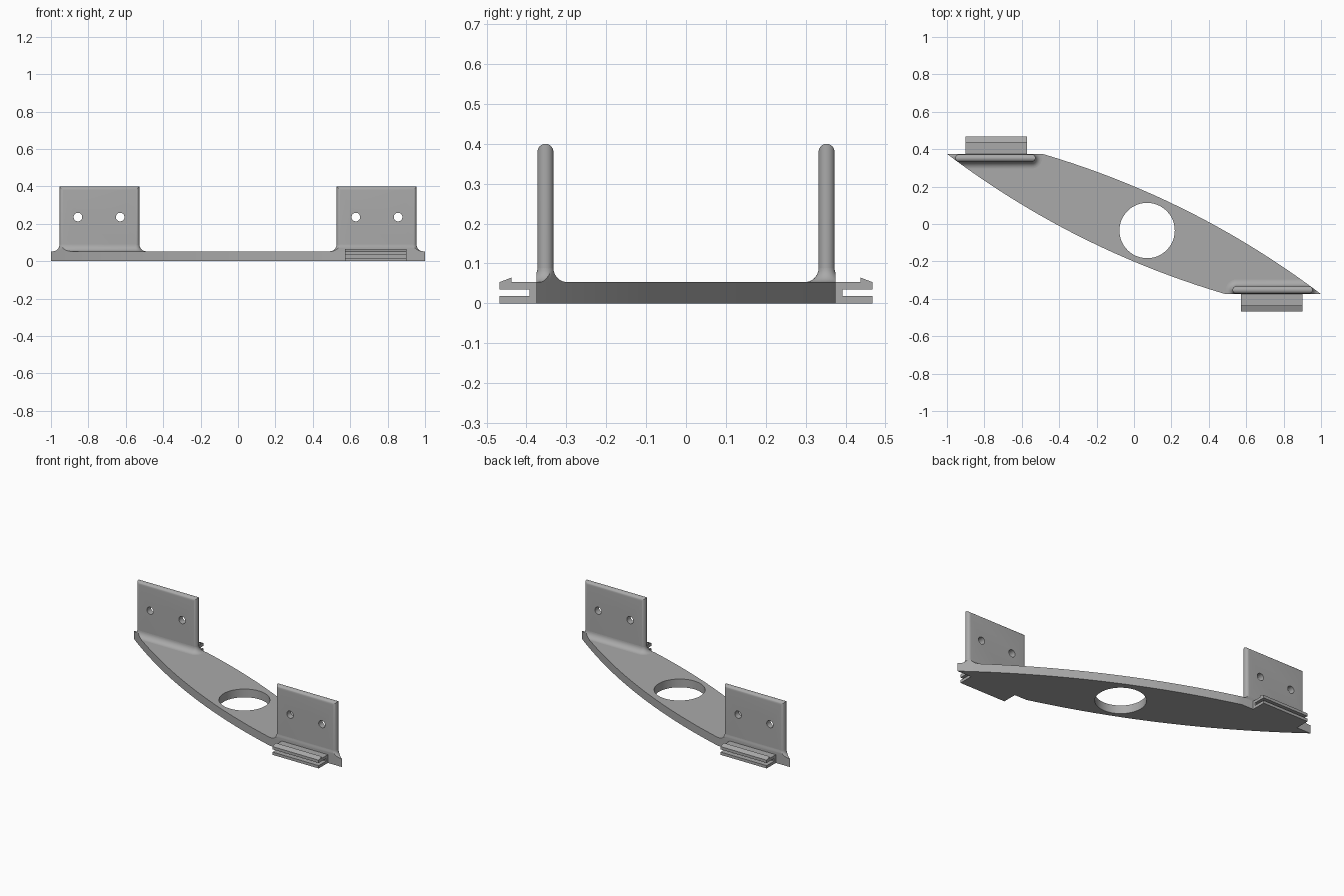
import bpy, bmesh
from math import sin, cos, pi, radians
from mathutils import Vector, Matrix

if "Cube" in bpy.data.objects:
    bpy.data.objects.remove(bpy.data.objects["Cube"])

grey = bpy.data.materials.new("plain_grey")
grey.use_nodes = True
colour = (0.4, 0.4, 0.4, 1)
grey.diffuse_color = colour
grey.node_tree.nodes["Principled BSDF"].inputs["Base Color"].default_value = colour

PLATE_TOP = 0.053
POST_TOP = 0.4
POST_X, POST_Y = 0.741, -0.3525   # centre of the front post
POST_HALF, POST_R = 0.214, 0.02   # half length, edge radius
FILLET = 0.036


def loft(name, rings):
    """Skin a list of equal-length point rings and cap both ends."""
    bm = bmesh.new()
    loops = [[bm.verts.new(p) for p in ring] for ring in rings]
    n = len(loops[0])
    for a, b in zip(loops, loops[1:]):
        for i in range(n):
            j = (i + 1) % n
            bm.faces.new((a[i], a[j], b[j], b[i]))
    bm.faces.new(loops[0])
    bm.faces.new(loops[-1])
    bmesh.ops.recalc_face_normals(bm, faces=bm.faces)
    mesh = bpy.data.meshes.new(name)
    bm.to_mesh(mesh)
    bm.free()
    mesh.materials.append(grey)
    obj = bpy.data.objects.new(name, mesh)
    bpy.context.collection.objects.link(obj)
    return obj


def prism(name, outline, low, high):
    return loft(name, [[(x, y, z) for x, y in outline] for z in (low, high)])


def rod(x, y, z, radius, along_y=False):
    """Round cutter, upright or along y."""
    ring = [(radius * cos(2 * pi * i / 48), radius * sin(2 * pi * i / 48)) for i in range(48)]
    if along_y:
        return loft("cutter", [[(x + u, y + s, z + v) for u, v in ring] for s in (-0.1, 0.1)])
    return loft("cutter", [[(x + u, y + v, z + s) for u, v in ring] for s in (-0.2, 0.2)])


def boolean(obj, cutter, operation):
    cutter.hide_render = True
    mod = obj.modifiers.new("cut", "BOOLEAN")
    mod.operation, mod.solver, mod.object = operation, "EXACT", cutter
    bpy.context.view_layer.objects.active = obj
    bpy.ops.object.modifier_apply(modifier=mod.name)
    bpy.data.objects.remove(cutter)


def smooth(obj):
    bpy.ops.object.select_all(action="DESELECT")
    obj.select_set(True)
    bpy.context.view_layer.objects.active = obj
    bpy.ops.object.shade_smooth_by_angle(angle=radians(30))


def turned_copy(obj, name):
    """Copy a front part to the back by a half turn about z."""
    mesh = obj.data.copy()
    mesh.transform(Matrix.Rotation(pi, 4, "Z"))
    copy = bpy.data.objects.new(name, mesh)
    bpy.context.collection.objects.link(copy)


# Plate outline: two bowed sides joined by short straight ends
start, end = Vector((-0.49, 0.375)), Vector((1, -0.375))
chord = end - start
bow = Vector((-chord.y, chord.x)).normalized() * 0.076
side = []
for i in range(33):
    t = i / 32
    side.append(start + chord * t + bow * 4 * t * (1 - t))
outline = side + [-p for p in side]

plate = prism("base_plate", outline, 0, PLATE_TOP)
boolean(plate, rod(0.07, -0.035, 0, 0.148), "DIFFERENCE")
smooth(plate)

# Upright tab with bullnose edges on its top and ends
rings = []
for i in range(17):
    a = -pi / 2 + pi * i / 16
    inset, y = POST_R * (1 - cos(a)), POST_Y + POST_R * sin(a)
    x0, x1 = POST_X - POST_HALF + inset, POST_X + POST_HALF - inset
    z1 = POST_TOP - inset
    rings.append([(x0, y, PLATE_TOP), (x1, y, PLATE_TOP), (x1, y, z1), (x0, y, z1)])
post = loft("front_upright", rings)
for x in (0.63, 0.856):
    boolean(post, rod(x, POST_Y, 0.236, 0.023, True), "DIFFERENCE")
smooth(post)
turned_copy(post, "back_upright")

# Fillet around the foot of the upright, trimmed to the plate edge
rings = []
for i in range(9):
    a = pi / 2 * i / 8
    radius = POST_R + FILLET * (1 - sin(a))
    z = PLATE_TOP + FILLET * (1 - cos(a))
    ring = []
    for k in range(26):
        b = -pi / 2 + pi * (k % 13) / 12 + (pi if k > 12 else 0)
        centre = POST_X + (POST_HALF - POST_R) * (-1 if k > 12 else 1)
        ring.append((centre + radius * cos(b), POST_Y + radius * sin(b), z))
    rings.append(ring)
foot = loft("front_upright_fillet", rings)
boolean(foot, prism("cutter", outline, -0.1, 0.2), "INTERSECT")
smooth(foot)
turned_copy(foot, "back_upright_fillet")

# Slotted clip with a barb on its upper arm
profile = [(-0.37, 0), (-0.468, 0), (-0.468, 0.018), (-0.392, 0.018), (-0.392, 0.035),
           (-0.468, 0.035), (-0.468, 0.053), (-0.437, 0.065), (-0.437, 0.053), (-0.37, 0.053)]
clip = loft("front_clip", [[(x, y, z) for y, z in profile] for x in (0.573, 0.9)])
turned_copy(clip, "back_clip")
